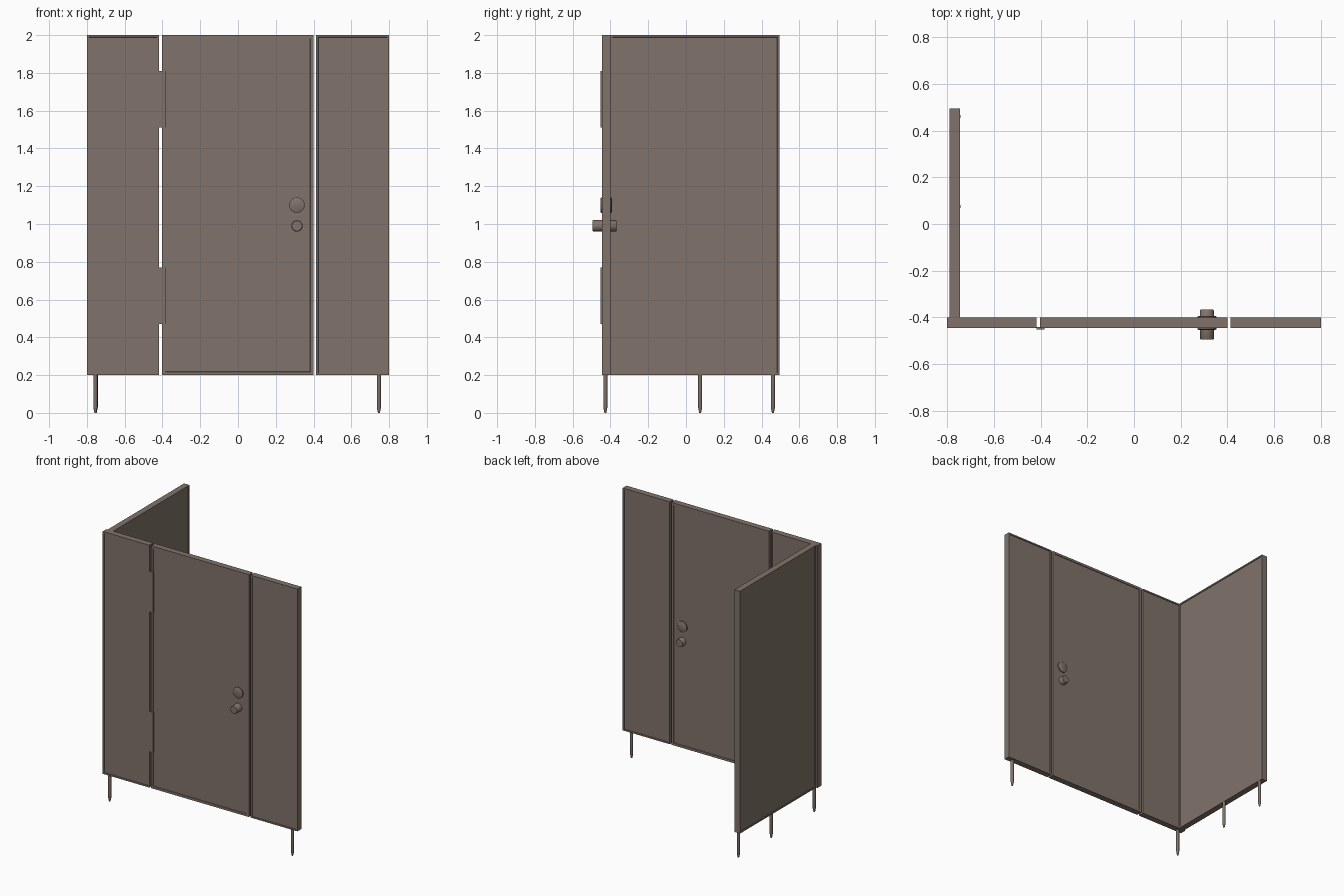
import bpy, bmesh, math
from mathutils import Matrix

if "Cube" in bpy.data.objects:
    bpy.data.objects.remove(bpy.data.objects["Cube"])

mat = bpy.data.materials.new("taupe laminate")
mat.diffuse_color = (0.22, 0.172, 0.145, 1)
mat.use_nodes = True
mat.node_tree.nodes["Principled BSDF"].inputs["Base Color"].default_value = mat.diffuse_color


def finish(name, bm, smooth=False):
    bmesh.ops.recalc_face_normals(bm, faces=bm.faces)
    me = bpy.data.meshes.new(name)
    bm.to_mesh(me)
    bm.free()
    ob = bpy.data.objects.new(name, me)
    bpy.context.collection.objects.link(ob)
    me.materials.append(mat)
    if smooth:
        bpy.context.view_layer.objects.active = ob
        ob.select_set(True)
        bpy.ops.object.shade_smooth_by_angle(angle=math.radians(40))
        ob.select_set(False)
    return ob


def box(lo, hi):
    bm = bmesh.new()
    bmesh.ops.create_cube(bm, size=1)
    for v in bm.verts:
        for i in range(3):
            v.co[i] = lo[i] if v.co[i] < 0 else hi[i]
    return bm


def panel(name, lo, hi, axis, border):
    # slab with a narrow raised rim on both broad faces
    bm = box(lo, hi)
    bm.normal_update()
    broad = [f for f in bm.faces if abs(f.normal[axis]) > 0.9]
    bmesh.ops.inset_individual(bm, faces=broad, thickness=border)
    bmesh.ops.inset_individual(bm, faces=broad, thickness=0.002, depth=-0.004)
    finish(name, bm)


def turned(name, profile, loc, along_y=False, sides=24):
    # solid of revolution from (radius, height) pairs
    bm = bmesh.new()
    rings = []
    for r, h in profile:
        rings.append([bm.verts.new((r * math.cos(2 * math.pi * i / sides),
                                    r * math.sin(2 * math.pi * i / sides), h))
                      for i in range(sides)])
    for a, b in zip(rings, rings[1:]):
        for i in range(sides):
            j = (i + 1) % sides
            bm.faces.new((a[i], a[j], b[j], b[i]))
    bm.faces.new(rings[0])
    bm.faces.new(rings[-1])
    m = Matrix.Translation(loc)
    if along_y:
        m = m @ Matrix.Rotation(-math.pi / 2, 4, 'X')   # local z becomes +y
    bm.transform(m)
    finish(name, bm, True)


# panels
F, B = -0.445, -0.40
panel("left_front_panel", (-0.80, F, 0.2), (-0.417, B, 2), 1, 0.015)
panel("door", (-0.402, F, 0.2), (0.400, B, 2), 1, 0.024)
panel("right_front_panel", (0.414, F, 0.2), (0.80, B, 2), 1, 0.015)
panel("side_panel", (-0.79, B, 0.2), (-0.745, 0.495, 2), 0, 0.015)

# hinges
for name, z in (("lower_hinge", 0.47), ("upper_hinge", 1.51)):
    finish(name, box((-0.418, -0.452, z), (-0.382, -0.441, z + 0.30)))

# door knob through both sides, and a round lock plate on each side
turned("door_knob", [(0.027, -0.495), (0.03, -0.491), (0.03, -0.371), (0.027, -0.367)],
       (0.312, 0, 0.99), True)
turned("lock_plate", [(0.036, -0.453), (0.041, -0.450), (0.041, -0.396), (0.036, -0.393)],
       (0.312, 0, 1.10), True)

# legs with tapered feet
leg = [(0.005, 0), (0.010, 0.025), (0.011, 0.03), (0.011, 0.2)]
for name, x, y in (("left_front_leg", -0.755, -0.427), ("right_front_leg", 0.746, -0.427),
                   ("side_middle_leg", -0.753, 0.075), ("side_rear_leg", -0.753, 0.46)):
    turned(name, leg, (x, y, 0), sides=12)
